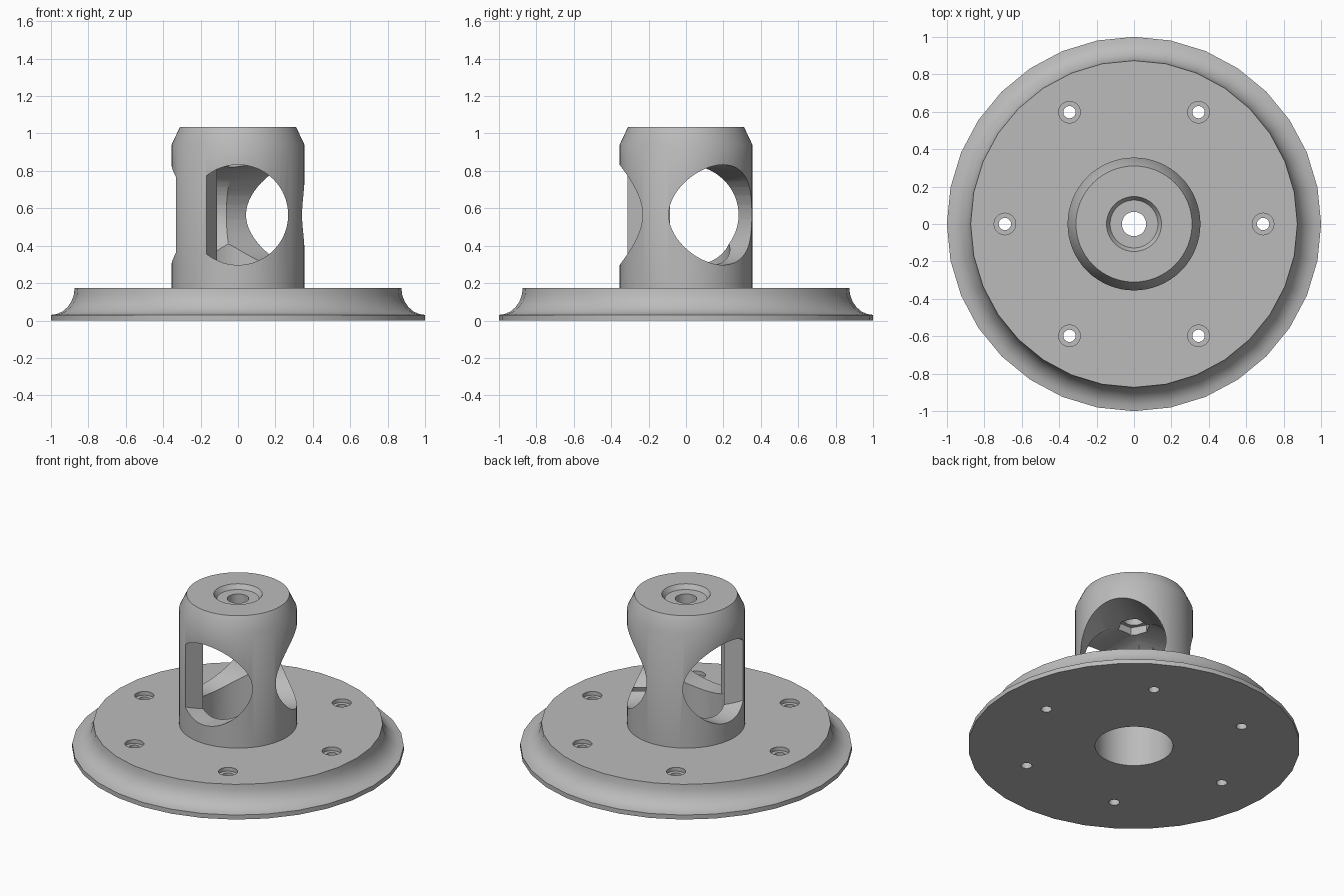
import bpy, bmesh
from math import radians, cos, sin, pi
from mathutils import Matrix, Vector

cube = bpy.data.objects.get("Cube")
if cube:
    bpy.data.objects.remove(cube, do_unlink=True)

grey = bpy.data.materials.new("mid grey")
grey.use_nodes = True
COLOUR = (0.5, 0.5, 0.5, 1)
grey.diffuse_color = COLOUR
grey.node_tree.nodes["Principled BSDF"].inputs["Base Color"].default_value = COLOUR


def finish(name, bm):
    bmesh.ops.recalc_face_normals(bm, faces=bm.faces[:])
    mesh = bpy.data.meshes.new(name)
    bm.to_mesh(mesh)
    bm.free()
    mesh.materials.append(grey)
    ob = bpy.data.objects.new(name, mesh)
    bpy.context.collection.objects.link(ob)
    return ob


def turned(name, profile, sides, matrix=Matrix()):
    """Closed solid of revolution from (radius, height) points."""
    bm = bmesh.new()
    rings = [[bm.verts.new((r * cos(2 * pi * i / sides), r * sin(2 * pi * i / sides), z))
              for i in range(sides)] for r, z in profile]
    for low, high in zip(rings, rings[1:]):
        for i in range(sides):
            j = (i + 1) % sides
            bm.faces.new((low[i], low[j], high[j], high[i]))
    bm.faces.new(rings[0][::-1])
    bm.faces.new(rings[-1])
    bm.transform(matrix)
    return finish(name, bm)


def cylinder(name, radius, low, high, sides, matrix=Matrix()):
    return turned(name, [(radius, low), (radius, high)], sides, matrix)


def sector(name, inner, outer, start, end, low, high, steps=10):
    """Slice of a ring between two angles."""
    bm = bmesh.new()
    angles = [radians(start + (end - start) * i / steps) for i in range(steps + 1)]
    outline = [(outer, a) for a in angles] + [(inner, a) for a in reversed(angles)]
    face = bm.faces.new([bm.verts.new((r * cos(a), r * sin(a), low)) for r, a in outline])
    moved = bmesh.ops.extrude_face_region(bm, geom=[face])["geom"]
    bmesh.ops.translate(bm, vec=(0, 0, high - low),
                        verts=[v for v in moved if isinstance(v, bmesh.types.BMVert)])
    return finish(name, bm)


def cut(ob, cutter, remove=True):
    mod = ob.modifiers.new("cut", "BOOLEAN")
    mod.operation = "DIFFERENCE"
    mod.solver = "EXACT"
    mod.object = cutter
    bpy.ops.object.select_all(action="DESELECT")
    bpy.context.view_layer.objects.active = ob
    ob.select_set(True)
    bpy.ops.object.modifier_apply(modifier=mod.name)
    if remove:
        bpy.data.objects.remove(cutter, do_unlink=True)


def smooth(ob):
    bpy.ops.object.select_all(action="DESELECT")
    bpy.context.view_layer.objects.active = ob
    ob.select_set(True)
    bpy.ops.object.shade_smooth_by_angle(angle=radians(30))


BORE = 0.235
TOP = 0.175

# Flange with a concave rim
cove = [(1 - 0.127 * sin(t), TOP - 0.145 * cos(t)) for t in [pi / 2 * i / 6 for i in range(7)]]
flange = turned("base_flange", [(1, 0)] + cove, 32)
cut(flange, cylinder("bore_cutter", BORE, -0.1, 0.4, 48))

# Six countersunk screw holes
for i in range(6):
    a = i * pi / 3
    place = Matrix.Translation(Vector((0.69 * cos(a), 0.69 * sin(a), 0)))
    cut(flange, turned("screw_cutter", [(0.033, -0.1), (0.033, TOP - 0.025),
                                        (0.058, TOP - 0.025), (0.058, 0.3)], 24, place))

# Hollow post with a chamfered crown
post = turned("post", [(0.355, TOP), (0.355, 0.94), (0.31, 1.035)], 64)
cut(post, cylinder("bore_cutter", BORE, 0, 0.565, 48))

# Three round windows, kept clear of one solid pillar
pillar = sector("pillar_keeper", BORE, 0.9, 201.5, 241.5, 0, 1.2)
for angle in (-90, 34, 171):
    aim = (Matrix.Translation((0, 0, 0.565)) @ Matrix.Rotation(radians(angle), 4, "Z")
           @ Matrix.Rotation(pi / 2, 4, "Y"))
    window = cylinder("window_cutter", 0.268, -0.003, 0.6, 64, aim)
    cut(window, pillar, remove=False)
    cut(post, window)
bpy.data.objects.remove(pillar, do_unlink=True)

# Bolt hole, tapered seat on top and hexagonal nut pocket below
cut(post, turned("bolt_cutter", [(0.065, 0.7), (0.065, 1.005), (0.128, 1.005),
                                 (0.147, 1.035), (0.153, 1.045)], 40))
cut(post, cylinder("nut_cutter", 0.1, 0.7, 0.88, 6))

for part in (flange, post):
    smooth(part)
